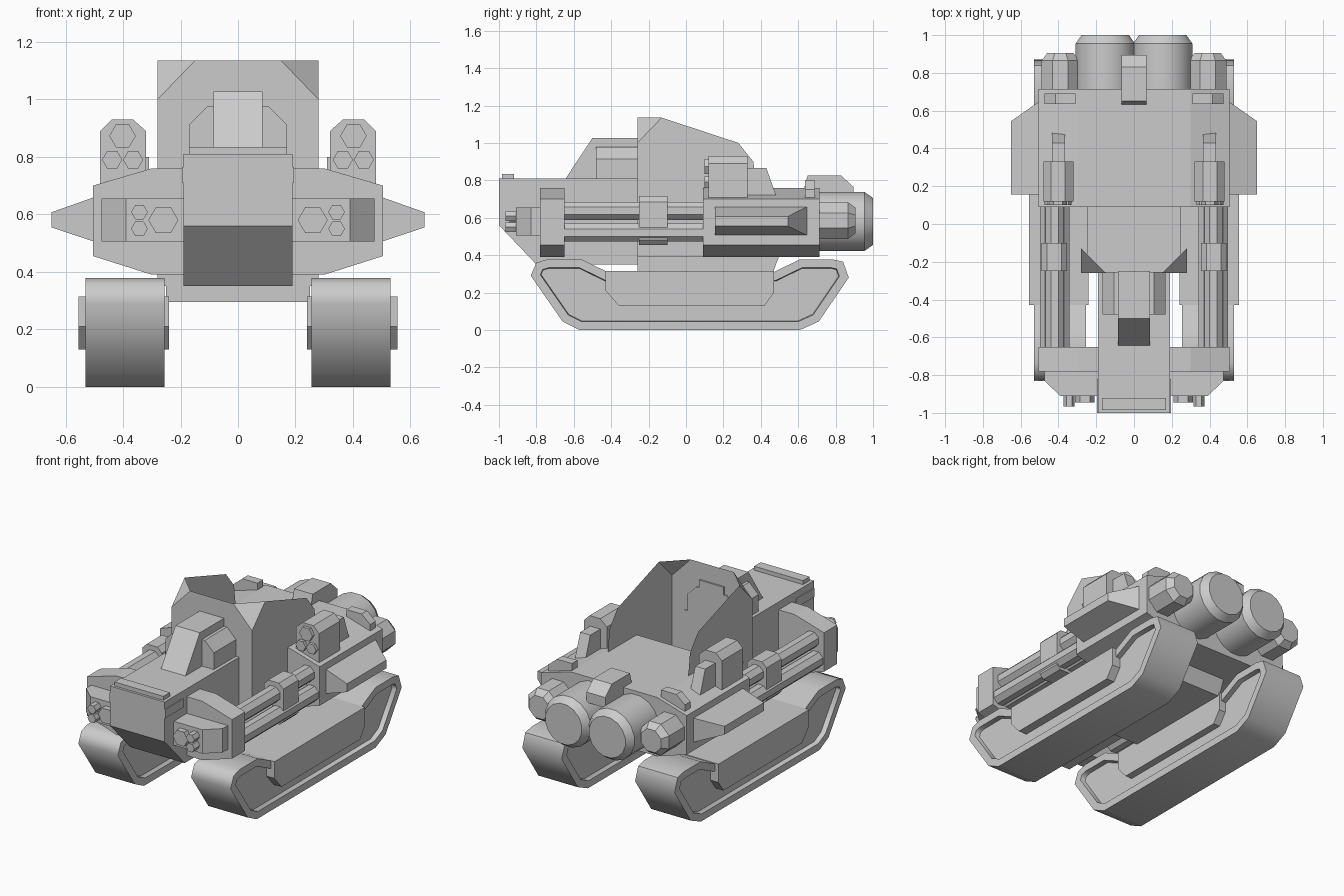
import bpy, bmesh
from math import sin, cos, pi, radians

if "Cube" in bpy.data.objects:
    bpy.data.objects.remove(bpy.data.objects["Cube"])


def finish(name, bm, mirror=False, smooth=0):
    bmesh.ops.recalc_face_normals(bm, faces=bm.faces[:])
    me = bpy.data.meshes.new(name)
    bm.to_mesh(me)
    bm.free()
    ob = bpy.data.objects.new(name, me)
    bpy.context.collection.objects.link(ob)
    if smooth:
        bpy.ops.object.select_all(action='DESELECT')
        ob.select_set(True)
        bpy.context.view_layer.objects.active = ob
        bpy.ops.object.shade_smooth_by_angle(angle=radians(smooth))
    if mirror:
        ob.modifiers.new("mirror", 'MIRROR').use_mirror_merge = False
    return ob


def add_loft(bm, rings):
    """Skin equal-length rings of points and cap both ends."""
    vs = [[bm.verts.new(p) for p in r] for r in rings]
    n = len(vs[0])
    for a, b in zip(vs, vs[1:]):
        for i in range(n):
            bm.faces.new((a[i], a[(i + 1) % n], b[(i + 1) % n], b[i]))
    return [bm.faces.new(vs[0]), bm.faces.new(vs[-1])]


def loft(name, rings, mirror=False, smooth=0):
    bm = bmesh.new()
    add_loft(bm, rings)
    return finish(name, bm, mirror, smooth)


def prism_x(name, pts, x0, x1, mirror=False):
    return loft(name, [[(x, y, z) for y, z in pts] for x in (x0, x1)], mirror)


def prism_y(name, pts, y0, y1, mirror=False):
    return loft(name, [[(x, y, z) for x, z in pts] for y in (y0, y1)], mirror)


def prism_z(name, pts, z0, z1, mirror=False):
    return loft(name, [[(x, y, z) for x, y in pts] for z in (z0, z1)], mirror)


def box(name, x0, x1, y0, y1, z0, z1, mirror=False):
    return prism_z(name, [(x0, y0), (x1, y0), (x1, y1), (x0, y1)], z0, z1, mirror)


def ring(x, y, z, r, n, turn=0.0):
    return [(x + r * cos(2 * pi * (i + turn) / n), y, z + r * sin(2 * pi * (i + turn) / n))
            for i in range(n)]


def tubes(name, items, turn=0.0, n=6):
    """Several prisms along y: (x, z, radius, y0, y1)."""
    bm = bmesh.new()
    for x, z, r, y0, y1 in items:
        add_loft(bm, [ring(x, y, z, r, n, turn) for y in (y0, y1)])
    return finish(name, bm, True)


def both(half):
    """Mirror a right-hand outline to a closed symmetric one."""
    return half + [(-x, z) for x, z in reversed(half)]


# Tracks with recessed sides
outline = [(-.57, 0), (.61, 0), (.71, .045), (.87, .28), (.84, .365), (.78, .378), (.61, .378),
           (.47, .31), (-.42, .31), (-.56, .378), (-.74, .378), (-.80, .36), (-.83, .29), (-.66, .045)]
bm = bmesh.new()
caps = add_loft(bm, [[(x, y, z) for y, z in outline] for x in (.255, .53)])
bmesh.ops.recalc_face_normals(bm, faces=bm.faces[:])
for f in caps:
    bmesh.ops.inset_region(bm, faces=[f], thickness=.045, use_even_offset=True)
    bmesh.ops.inset_region(bm, faces=[f], thickness=.004, depth=-.03, use_even_offset=True)
finish("track", bm, True, 58)

# Skirt block through each track
prism_x("track_skirt", [(-.43, .315), (-.43, .21), (-.36, .13), (.42, .13), (.47, .20), (.47, .315)],
        .24, .555, True)

# Belly and rear hull
prism_x("belly", [(-.26, .295), (.46, .295), (.5, .40), (-.26, .40)], -.25, .25)
section = both([(.3, .39), (.505, .455), (.505, .70), (.3, .76)])
prism_y("rear_hull", section, .09, .715)
loft("side_pod", [[(.50, .155, .505), (.50, .65, .505), (.50, .65, .66), (.50, .155, .66)],
                  [(.65, .155, .555), (.65, .545, .555), (.65, .545, .607), (.65, .155, .607)]], True)

# Rear engines
loft("main_engine", [ring(.152, y, .58, r, 16, .5) for y, r in ((.65, .16), (.955, .16), (1, .128))],
     True, 30)
loft("small_engine", [ring(.39, y, .585, r, 8, .5) for y, r in ((.68, .107), (.865, .107), (.905, .075))],
     True)
prism_x("rear_top_vent", [(.63, .75), (.65, .825), (.83, .825), (.895, .765), (.895, .70), (.70, .70)],
        -.065, .065)
prism_y("rear_fin", [(.31, .70), (.31, .80), (.415, .80), (.475, .75), (.475, .68)], .635, .69, True)

# Open cockpit shield: front plate, side walls and corner facets
bm = bmesh.new()


def sheet(pts):
    bm.faces.new([bm.verts.new(p) for p in pts])


plate = both([(.28, .35), (.28, 1.0), (.15, 1.135)])
sheet([(x, -.26, z) for x, z in plate])
wall = [(-.26, .39), (-.26, 1.0), (-.13, 1.135), (.28, 1.0), (.36, .90), (.38, .74), (.09, .74), (.09, .39)]
for s in (-1, 1):
    sheet([(s * .28, y, z) for y, z in wall])
    sheet([(s * .28, -.26, 1.0), (s * .28, -.13, 1.135), (s * .15, -.26, 1.135)])
bmesh.ops.remove_doubles(bm, verts=bm.verts[:], dist=.0005)
finish("cockpit_shield", bm)

# Nose
prism_x("nose", [(-1, .81), (-1, .56), (-.80, .35), (-.255, .35), (-.255, .81)], -.19, .19)
box("nose_band", -.195, .195, -1, -.82, .71, .765)
box("nose_top_strip", -.17, .17, -.985, -.92, .80, .835)
prism_x("nose_hood", [(-.65, .80), (-.50, 1.027), (-.25, 1.027), (-.25, .80)], -.085, .085)
prism_y("hood_side", both([(.168, .80), (.168, .915), (.105, .977)]), -.48, -.253)

# Front collar, cheek boxes and their nozzles
prism_y("front_collar", section, -.78, -.65)
prism_z("cheek_box", [(.18, -.77), (.475, -.77), (.475, -.83), (.39, -.91), (.18, -.91)], .505, .655, True)
tubes("cheek_nozzles", [(.26, .58, .052, -.945, -.90), (.343, .608, .029, -.965, -.90),
                        (.343, .55, .029, -.965, -.90)])

# Side barrels and clamp
tubes("side_barrels", [(.42, .637, .052, -.66, .10), (.39, .52, .052, -.66, .10),
                       (.45, .52, .052, -.66, .10)], .5, 8)
prism_y("barrel_clamp", [(.355, .48), (.38, .455), (.465, .455), (.49, .48), (.49, .685),
                         (.46, .715), (.385, .715), (.355, .685)], -.25, -.10, True)

# Launchers on the rear hull
prism_y("launcher", [(.32, .70), (.32, .89), (.365, .93), (.44, .93), (.48, .89), (.48, .68)], .12, .33, True)
tubes("launcher_tubes", [(.402, .873, .046, .10, .14), (.365, .79, .035, .10, .14),
                         (.438, .79, .035, .10, .14)])
prism_x("launcher_brace", [(.32, .70), (.32, .865), (.43, .865), (.485, .71), (.485, .70)], .365, .435, True)
